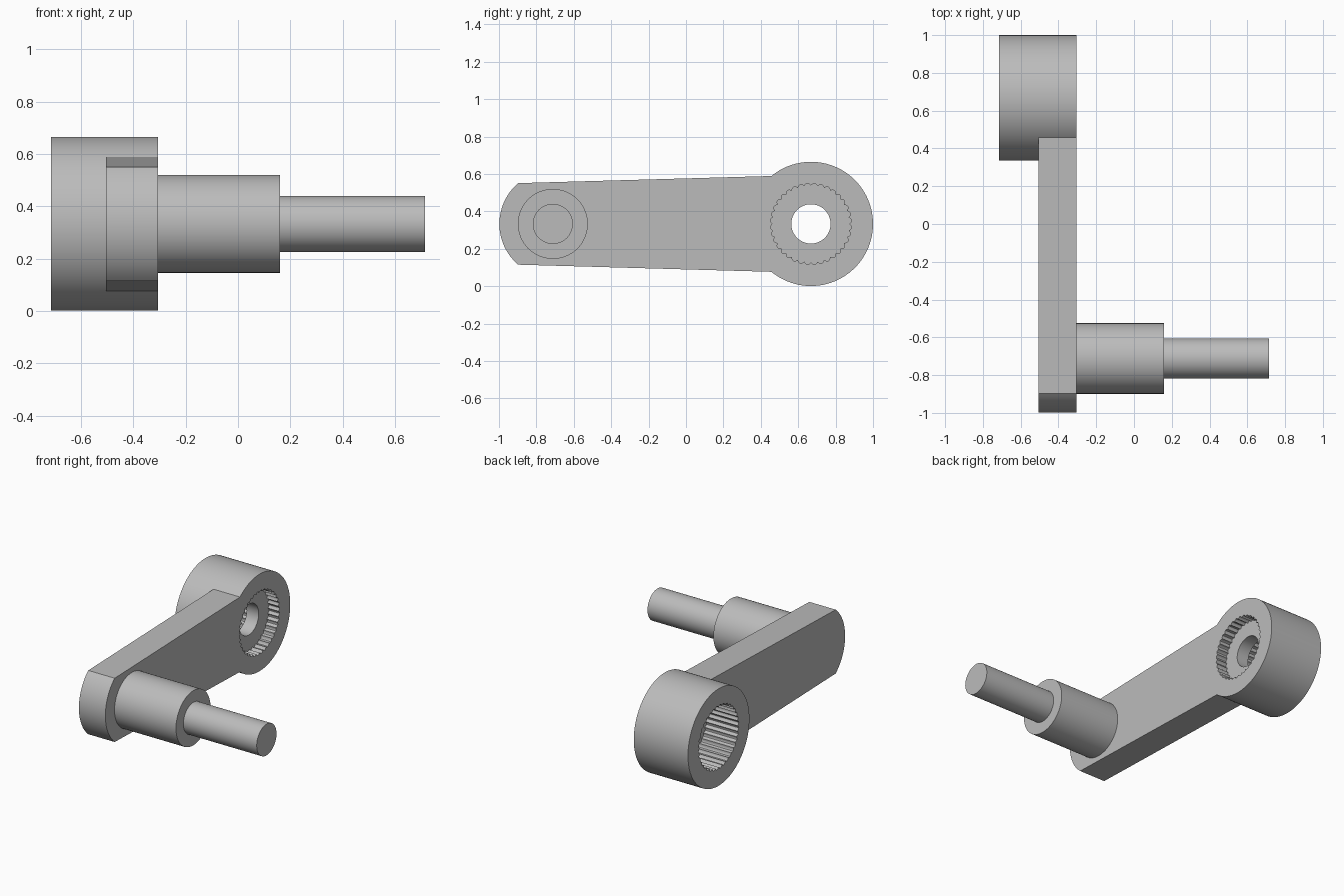
import bpy, bmesh, math

if "Cube" in bpy.data.objects:
    bpy.data.objects.remove(bpy.data.objects["Cube"], do_unlink=True)

AXIS_Z = 0.333
HUB_Y, HUB_R = 0.668, 0.332
PIN_Y = -0.712
ARM_BACK, FACE = -0.505, -0.305    # arm thickness along x
HUB_BACK = -0.715
WEB_BACK, WEB_FRONT = -0.475, -0.385

grey = bpy.data.materials.new("plain grey")
grey.use_nodes = True
grey.diffuse_color = (0.5, 0.5, 0.5, 1)
grey.node_tree.nodes["Principled BSDF"].inputs["Base Color"].default_value = (0.5, 0.5, 0.5, 1)


def prism(name, outline, x0, x1):
    """Extrude a (y, z) outline along x."""
    bm = bmesh.new()
    face = bm.faces.new([bm.verts.new((x0, y, z)) for y, z in outline])
    top = bmesh.ops.extrude_face_region(bm, geom=[face])["geom"]
    verts = [v for v in top if isinstance(v, bmesh.types.BMVert)]
    bmesh.ops.translate(bm, verts=verts, vec=(x1 - x0, 0, 0))
    bmesh.ops.recalc_face_normals(bm, faces=bm.faces)
    mesh = bpy.data.meshes.new(name)
    bm.to_mesh(mesh)
    bm.free()
    mesh.materials.append(grey)
    obj = bpy.data.objects.new(name, mesh)
    bpy.context.collection.objects.link(obj)
    return obj


def arc(cy, radius, start, end, steps):
    angles = [start + (end - start) * i / steps for i in range(steps + 1)]
    return [(cy + radius * math.cos(a), AXIS_Z + radius * math.sin(a)) for a in angles]


def circle(cy, radius, steps=72):
    return arc(cy, radius, 0, math.tau, steps)[:-1]


def spline_outline(cy, teeth=36, steps=6):
    """Scalloped ring: round grooves meeting at sharp ridges."""
    points = []
    count = teeth * steps
    for i in range(count):
        a = math.tau * i / count
        r = 0.205 + 0.013 * abs(math.sin(a * teeth / 2))
        points.append((cy + r * math.cos(a), AXIS_Z + r * math.sin(a)))
    return points


def activate(obj):
    bpy.ops.object.select_all(action='DESELECT')
    obj.select_set(True)
    bpy.context.view_layer.objects.active = obj


def combine(obj, other, operation):
    activate(obj)
    mod = obj.modifiers.new("boolean", 'BOOLEAN')
    mod.operation, mod.solver, mod.object = operation, 'EXACT', other
    bpy.ops.object.modifier_apply(modifier=mod.name)
    bpy.data.objects.remove(other, do_unlink=True)


# Crank body: hub joined to a tapering arm with a rounded end
body = prism("crank_arm_and_hub", circle(HUB_Y, HUB_R, 96), HUB_BACK, FACE)
corner = math.pi - math.asin(0.218 / 0.286)
arm_outline = arc(PIN_Y, 0.286, corner, math.tau - corner, 24)
arm_outline += [(HUB_Y, AXIS_Z - 0.262), (HUB_Y, AXIS_Z + 0.262)]
combine(body, prism("arm", arm_outline, ARM_BACK, FACE), 'UNION')

# Splined sockets on both sides of a thin web, and the through hole
teeth = spline_outline(HUB_Y)
combine(body, prism("back_socket", teeth, HUB_BACK - 0.1, WEB_BACK), 'DIFFERENCE')
combine(body, prism("front_socket", teeth, WEB_FRONT, FACE + 0.1), 'DIFFERENCE')
combine(body, prism("hub_hole", circle(HUB_Y, 0.105), WEB_BACK - 0.1, WEB_FRONT + 0.1), 'DIFFERENCE')

# Stepped handle pin
shoulder = prism("pin_shoulder", circle(PIN_Y, 0.187), FACE, 0.16)
pin = prism("handle_pin", circle(PIN_Y, 0.107), 0.16, 0.715)

for obj in (body, shoulder, pin):
    activate(obj)
    bpy.ops.object.shade_smooth_by_angle(angle=math.radians(25))
